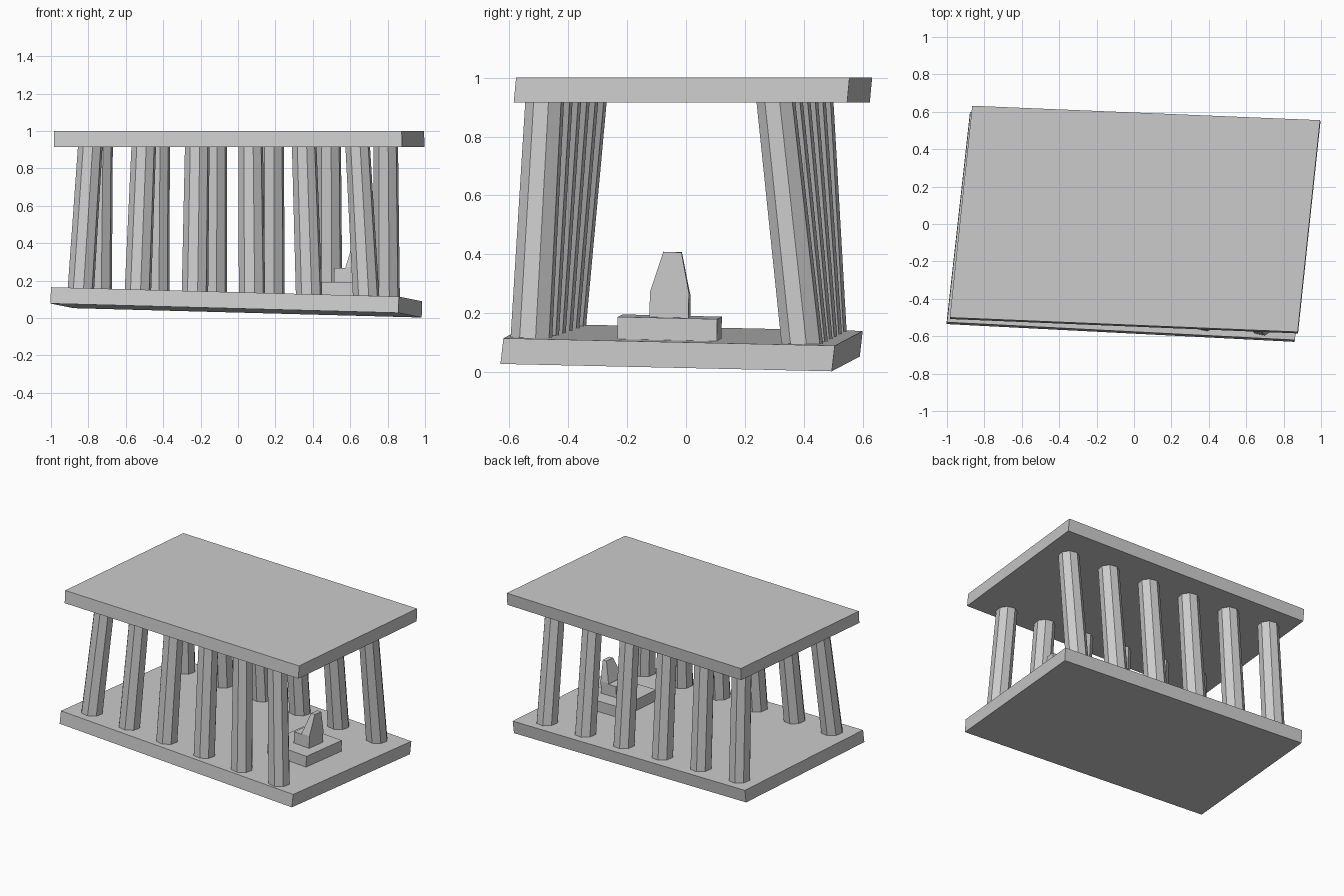
import bpy, bmesh
from math import sin, cos, pi
from mathutils import Vector as V

if "Cube" in bpy.data.objects:
    bpy.data.objects.remove(bpy.data.objects["Cube"])


def loft(name, low, high):
    """Closed solid between two rings with the same number of points."""
    bm = bmesh.new()
    a = [bm.verts.new(p) for p in low]
    b = [bm.verts.new(p) for p in high]
    n = len(a)
    bm.faces.new(a[::-1])
    bm.faces.new(b)
    for i in range(n):
        j = (i + 1) % n
        bm.faces.new((a[i], a[j], b[j], b[i]))
    bmesh.ops.recalc_face_normals(bm, faces=bm.faces)
    me = bpy.data.meshes.new(name)
    bm.to_mesh(me)
    bm.free()
    ob = bpy.data.objects.new(name, me)
    bpy.context.collection.objects.link(ob)
    return ob


def quad(corner, ex, ey):
    return [corner, corner + ex, corner + ex + ey, corner + ey]


# Tilted floor slab
FL = V((-1.0, -0.525, 0.165))
EX, EY = V((1.86, -0.095, -0.05)), V((0.125, 1.125, -0.025))
drop = V((-0.003, -0.01, -0.087))
top_ring = quad(FL, EX, EY)
loft("floor_slab", [p + drop for p in top_ring], top_ring)

# Roof slab
roof = quad(V((-0.985, -0.5, 1.0)), V((1.86, -0.077, 0)), V((0.12, 1.132, 0)))
loft("roof_slab", [p + V((0.002, -0.008, -0.085)) for p in roof], roof)


# Leaning octagonal columns: two rows of six
def floor_z(x, y):
    n = EX.cross(EY)
    return FL.z - (n.x * (x - FL.x) + n.y * (y - FL.y)) / n.z


def ring(c, r, flat_z=None):
    pts = []
    for k in range(8):
        t = 2 * pi * (k + 0.25) / 8
        x, y = c.x + r * cos(t), c.y + r * sin(t)
        pts.append(V((x, y, floor_z(x, y) - 0.003 if flat_z is None else flat_z)))
    return pts


rows = {
    "front": ((-0.84, -0.41), (0.685, -0.525), (-0.79, -0.335), (0.64, -0.48)),
    "back": ((-0.745, 0.475), (0.795, 0.395), (-0.735, 0.435), (0.79, 0.305)),
}
for row, ends in rows.items():
    b0, b1, t0, t1 = (V(e) for e in ends)
    for i in range(6):
        f = i / 5
        loft(f"{row}_column_{i + 1}", ring(b0.lerp(b1, f), 0.072),
             ring(t0.lerp(t1, f), 0.067, 0.918))

# Plinth and stepped, tapering statue
UX, UY, UZ = EX.normalized(), EY.normalized(), EX.cross(EY).normalized()
C = V((0.555, -0.055, 0.188))


def block(name, low, high):
    """low/high: x0, x1, y0, y1, z relative to the plinth top centre."""
    rings = []
    for x0, x1, y0, y1, z in (low, high):
        rings.append([C + UX * x + UY * y + UZ * z
                      for x, y in ((x0, y0), (x1, y0), (x1, y1), (x0, y1))])
    return loft(name, *rings)


block("plinth", (-0.155, 0.155, -0.17, 0.17, -0.082), (-0.155, 0.155, -0.17, 0.17, 0))
block("statue_lap", (-0.035, 0.03, -0.065, 0.068, -0.002), (-0.035, 0.03, -0.065, 0.068, 0.078))
block("statue_base", (0.025, 0.088, -0.065, 0.068, -0.002), (0.025, 0.088, -0.065, 0.068, 0.085))
block("statue_torso", (0.025, 0.088, -0.065, 0.068, 0.085), (0.058, 0.088, -0.022, 0.04, 0.222))
